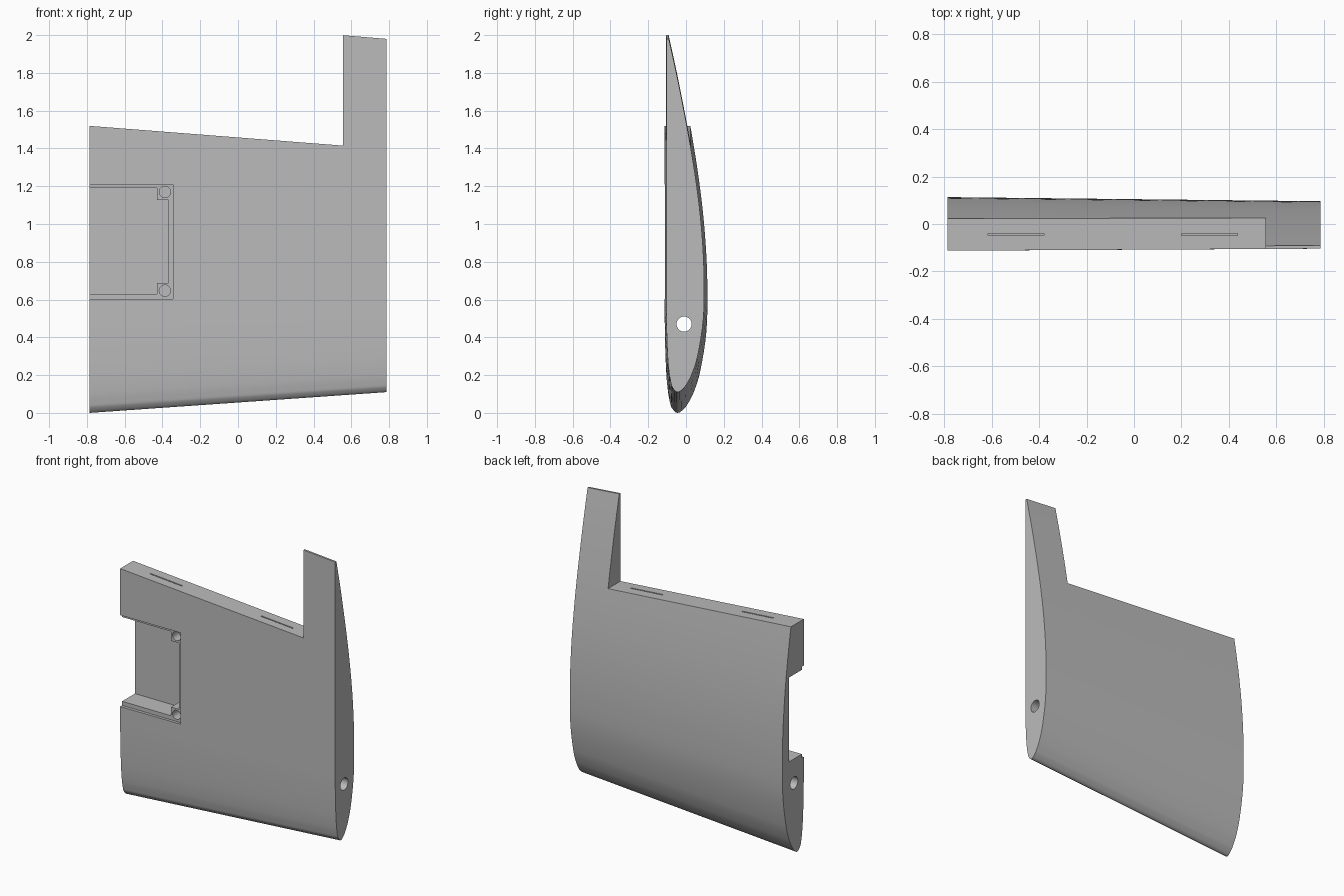
import bpy, math
from mathutils import Vector
from mathutils.geometry import interpolate_bezier

cube = bpy.data.objects.get("Cube")
if cube:
    bpy.data.objects.remove(cube)

grey = bpy.data.materials.new("plain grey")
grey.use_nodes = True
grey.diffuse_color = (0.5, 0.5, 0.5, 1)
grey.node_tree.nodes["Principled BSDF"].inputs["Base Color"].default_value = (0.5, 0.5, 0.5, 1)

HALF = 0.787   # half span


def mesh_object(name, verts, faces):
    me = bpy.data.meshes.new(name)
    me.from_pydata(verts, [], faces)
    me.materials.append(grey)
    ob = bpy.data.objects.new(name, me)
    bpy.context.collection.objects.link(ob)
    bpy.context.view_layer.objects.active = ob
    bpy.ops.object.select_all(action='DESELECT')
    ob.select_set(True)
    bpy.ops.object.mode_set(mode='EDIT')
    bpy.ops.mesh.select_all(action='SELECT')
    bpy.ops.mesh.normals_make_consistent(inside=False)
    bpy.ops.object.mode_set(mode='OBJECT')
    return ob


def loft(name, start, end):
    """Solid between two loops with the same number of points."""
    n = len(start)
    sides = [(i, (i + 1) % n, n + (i + 1) % n, n + i) for i in range(n)]
    caps = [tuple(range(n))[::-1], tuple(range(n, 2 * n))]
    return mesh_object(name, list(start) + list(end), sides + caps)


def prism_y(name, outline, y0, y1):
    return loft(name, [(x, y0, z) for x, z in outline], [(x, y1, z) for x, z in outline])


def circle(cx, cz, r, n=32):
    return [(cx + r * math.cos(math.tau * i / n), cz + r * math.sin(math.tau * i / n)) for i in range(n)]


def smooth_curve(points, steps):
    """Smooth curve through the points, tangents taken from the neighbours."""
    pts = [Vector(p) for p in points]
    last = len(pts) - 1
    tan = [(pts[min(i + 1, last)] - pts[max(i - 1, 0)]).normalized() for i in range(last + 1)]
    out = []
    for i in range(last):
        a, b = pts[i], pts[i + 1]
        k = (b - a).length / 3
        out += interpolate_bezier(a, a + tan[i] * k, b - tan[i + 1] * k, b, steps)[:-1]
    return out + [pts[-1]]


# Flat-bottomed aerofoil: (chord fraction, height fraction), back surface round the nose
section = smooth_curve([
    (1, .007), (.9, .029), (.8, .049), (.7, .0675), (.6, .0835), (.5, .096), (.4, .104), (.3, .107),
    (.2, .104), (.1, .088), (.05, .072), (.025, .059), (.0125, .05), (0, .032),
    (.0125, .0177), (.025, .0134), (.05, .0085), (.1, .0038), (.2, .0003), (.3, 0)], 5)
section.append(Vector((1, 0)))


def rib(x, nose, tail, base):
    chord = tail - nose
    return [(x, base + p.y * chord, nose + p.x * chord) for p in section]


wing = loft("wing_panel", rib(-HALF, 0, 2.112, -.1125), rib(HALF, .11, 1.98, -.104))

# Aileron cutout behind the sloping rear edge
cutters = [prism_y("aileron_cutout", [(-1, 1.536), (.555, 1.415), (.555, 3), (-1, 3)], -1, 1)]

# Spar hole through the whole span
spar = circle(-.01, .47, .04)
cutters.append(loft("spar_hole", [(-1, y, z) for y, z in spar], [(1, y, z) for y, z in spar]))

# Servo bay: shallow cover seat, deep pocket leaving corner posts, screw holes
cutters.append(prism_y("cover_seat", [(-1, .603), (-.345, .603), (-.345, 1.21), (-1, 1.21)], -.3, -.092))
cutters.append(prism_y("servo_pocket", [
    (-1, .63), (-.428, .63), (-.428, .688), (-.368, .688),
    (-.368, 1.128), (-.428, 1.128), (-.428, 1.19), (-1, 1.19)], -.3, .042))
for z in (.647, 1.17):
    cutters.append(prism_y("screw_hole", circle(-.387, z, .03, 24), -.3, 0))

# Hinge slots in the rear edge
for x in (-.497, .318):
    rear = 1.415 + (.555 - x) * .078
    cutters.append(prism_y("hinge_slot", [
        (x - .118, rear - .11), (x + .118, rear - .13), (x + .118, rear + .1), (x - .118, rear + .1)],
        -.048, -.04))

bpy.context.view_layer.objects.active = wing
for cutter in cutters:
    mod = wing.modifiers.new(cutter.name, 'BOOLEAN')
    mod.operation = 'DIFFERENCE'
    mod.solver = 'EXACT'
    mod.object = cutter
    cutter.hide_render = True
    bpy.ops.object.modifier_apply(modifier=mod.name)
for cutter in cutters:
    bpy.data.objects.remove(cutter)

bpy.ops.object.select_all(action='DESELECT')
wing.select_set(True)
bpy.ops.object.shade_smooth_by_angle(angle=math.radians(25))
